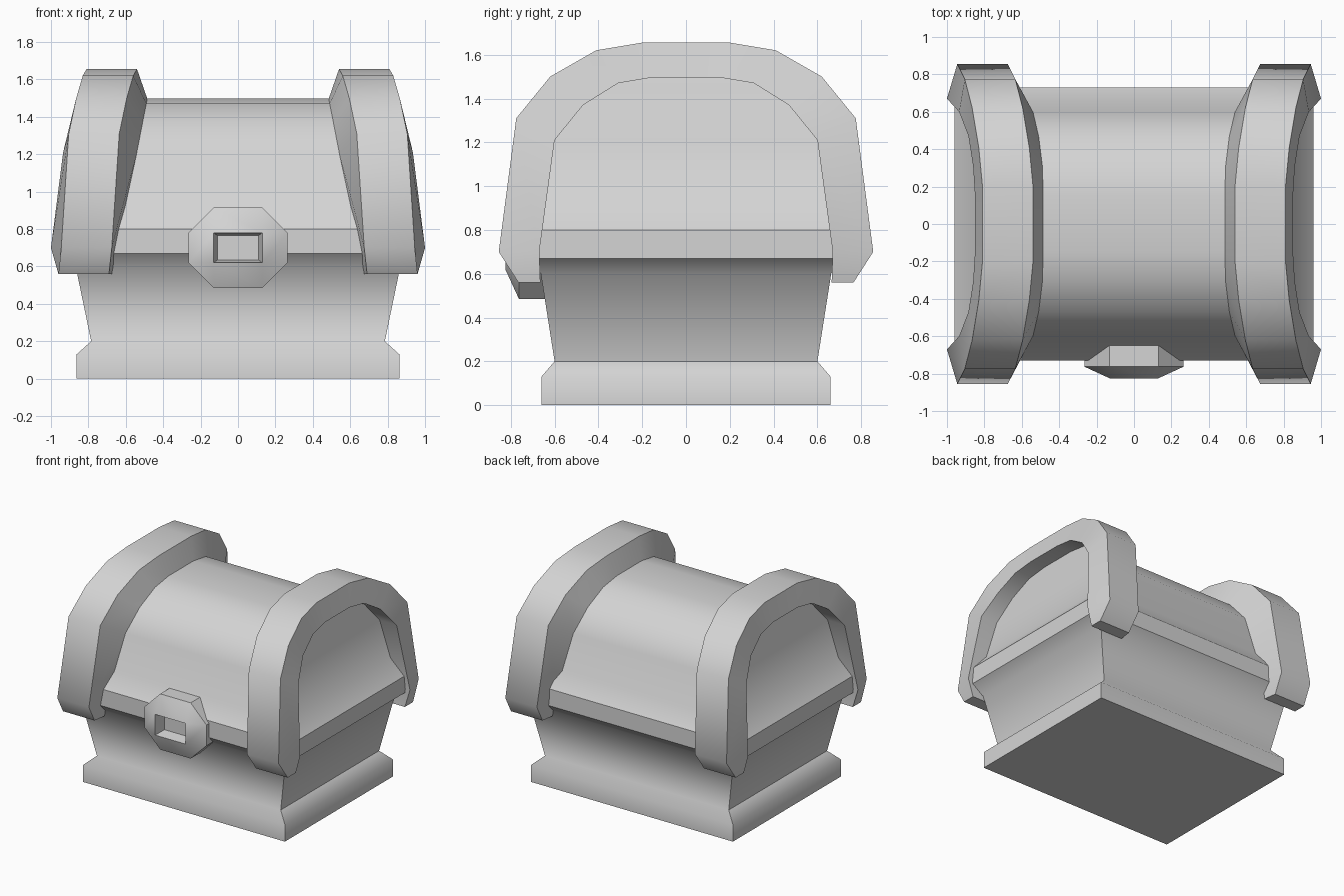
import bpy
import bmesh
import math

cube = bpy.data.objects.get("Cube")
if cube:
    bpy.data.objects.remove(cube, do_unlink=True)

grey = bpy.data.materials.new("plain_grey")
grey.use_nodes = True
grey.diffuse_color = (0.66, 0.66, 0.66, 1)
grey.node_tree.nodes["Principled BSDF"].inputs["Base Color"].default_value = (0.66, 0.66, 0.66, 1)


def loft(name, loops, angle):
    """Skin a list of closed loops with equal point counts and cap both ends."""
    bm = bmesh.new()
    rows = [[bm.verts.new(p) for p in loop] for loop in loops]
    for a, b in zip(rows, rows[1:]):
        n = len(a)
        for i in range(n):
            j = (i + 1) % n
            bm.faces.new((a[i], a[j], b[j], b[i]))
    bm.faces.new(rows[0])
    bm.faces.new(rows[-1])
    bmesh.ops.remove_doubles(bm, verts=bm.verts[:], dist=0.0005)
    bmesh.ops.recalc_face_normals(bm, faces=bm.faces[:])
    mesh = bpy.data.meshes.new(name)
    bm.to_mesh(mesh)
    bm.free()
    mesh.materials.append(grey)
    obj = bpy.data.objects.new(name, mesh)
    bpy.context.collection.objects.link(obj)
    bpy.ops.object.select_all(action="DESELECT")
    obj.select_set(True)
    bpy.context.view_layer.objects.active = obj
    bpy.ops.object.shade_smooth_by_angle(angle=math.radians(angle))
    return obj


def rectangle(hx, hy, z):
    return [(-hx, -hy, z), (hx, -hy, z), (hx, hy, z), (-hx, hy, z)]


# Chest body: plinth, flared walls and the underside of the rim
body_profile = [(0.863, 0.66, 0), (0.863, 0.66, 0.13), (0.785, 0.6, 0.2),
                (0.868, 0.663, 0.6), (0.96, 0.73, 0.67)]
loft("chest_body", [rectangle(*p) for p in body_profile], 50)

# Lid: upright rim, concave flare, then a barrel top with leaning ends
lid_profile = [(0.96, 0.73, 0.67), (0.96, 0.73, 0.8), (0.855, 0.645, 0.92),
               (0.79, 0.602, 1.21), (0.752, 0.47, 1.37), (0.73, 0.31, 1.47),
               (0.722, 0.15, 1.498)]
loft("lid", [rectangle(*p) for p in lid_profile], 33)

# Thick hoops over both lid ends
# Station: outer y, outer z, outer edge x, inner y, inner z, recess edge x, lid edge x
stations = [(0.765, 0.56, 0.96, 0.665, 0.56, 0.96, 0.675),
            (0.855, 0.70, 0.945, 0.67, 0.70, 1.0, 0.65),
            (0.775, 1.31, 0.905, 0.60, 1.21, 0.935, 0.54),
            (0.62, 1.50, 0.865, 0.47, 1.37, 0.885, 0.51),
            (0.41, 1.62, 0.83, 0.31, 1.47, 0.86, 0.49),
            (0.20, 1.655, 0.81, 0.15, 1.497, 0.85, 0.485)]


def hoop_section(side, front, s):
    oy, oz, ox, iy, iz, recess, lid = s
    return [(side * ox, front * oy, oz), (side * (ox - 0.27), front * oy, oz),
            (side * lid, front * iy, iz), (side * recess, front * iy, iz)]


for side, label in ((1, "left"), (-1, "right")):
    sections = [hoop_section(side, -1, s) for s in stations]
    sections += [hoop_section(side, 1, s) for s in reversed(stations)]
    loft(label + "_hoop", sections, 43)


# Deep octagonal lock with a bevelled front and a tapered recess
def lock_ring(hx, hz, cut, y):
    quarter = [(hx, hz - cut), (hx - cut, hz)]
    pts = quarter + [(-x, z) for x, z in reversed(quarter)]
    pts += [(-x, -z) for x, z in pts]
    return [(x, y, 0.7 + z) for x, z in pts]


loft("lock", [lock_ring(0.11, 0.065, 0, -0.74),
              lock_ring(0.13, 0.08, 0, -0.825),
              lock_ring(0.265, 0.215, 0.135, -0.763),
              lock_ring(0.265, 0.215, 0.135, -0.6)], 40)
